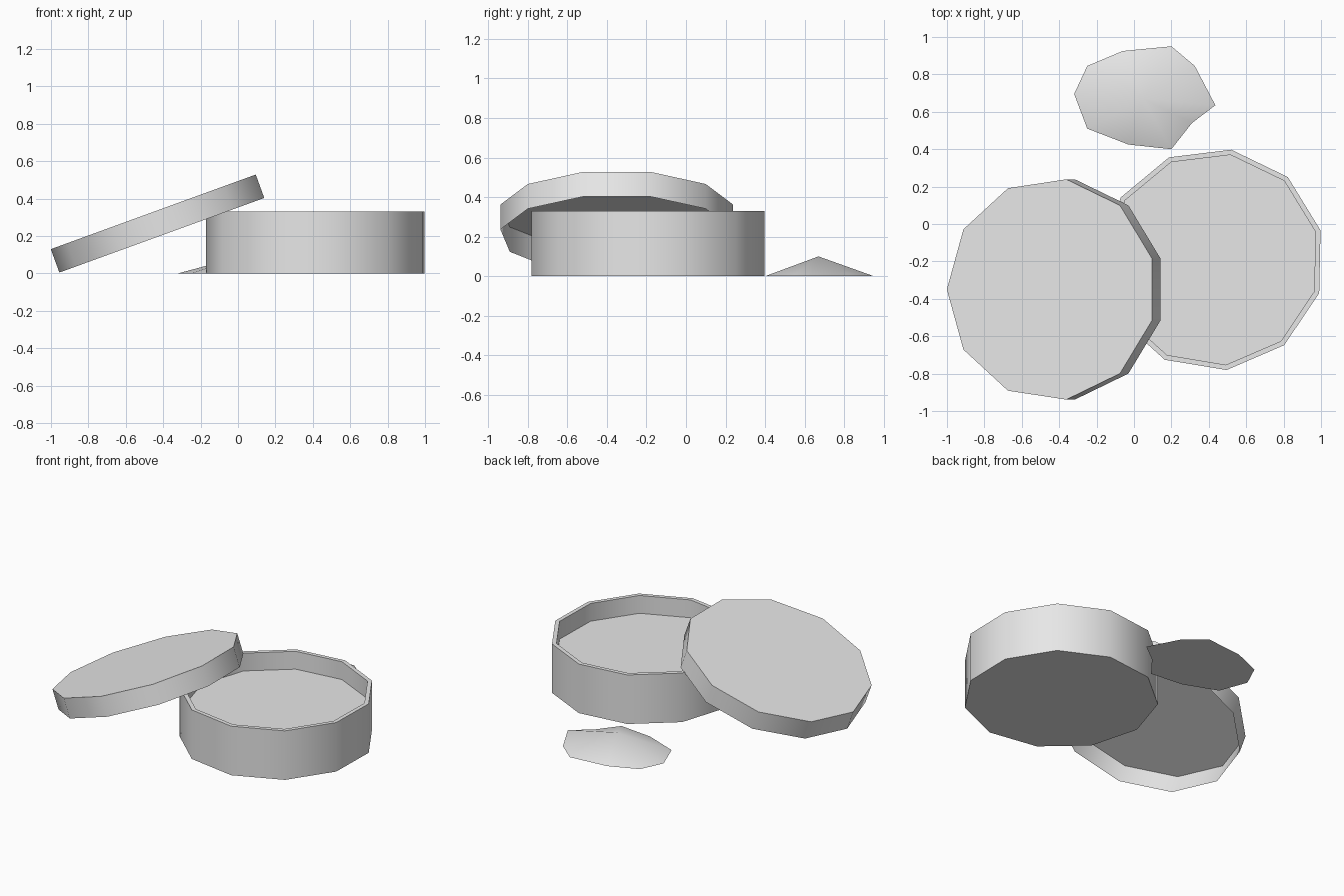
import bpy, bmesh
from math import radians, cos, sin, pi
from mathutils import Matrix, Vector

SIDES = 11
RADIUS = 0.595

cube = bpy.data.objects.get("Cube")
if cube:
    bpy.data.objects.remove(cube, do_unlink=True)

# Single plain grey
grey = bpy.data.materials.new("plain_grey")
grey.use_nodes = True
colour = (0.8, 0.8, 0.8, 1)
grey.diffuse_color = colour
grey.node_tree.nodes["Principled BSDF"].inputs["Base Color"].default_value = colour


def ring(bm, radius, z, turn):
    angles = [radians(turn) + 2 * pi * i / SIDES for i in range(SIDES)]
    return [bm.verts.new((radius * cos(a), radius * sin(a), z)) for a in angles]


def bridge(bm, lower, upper):
    n = len(lower)
    for i in range(n):
        j = (i + 1) % n
        bm.faces.new((lower[i], lower[j], upper[j], upper[i]))


def finish(bm, name, matrix=Matrix()):
    mesh = bpy.data.meshes.new(name)
    bm.to_mesh(mesh)
    bm.free()
    mesh.materials.append(grey)
    obj = bpy.data.objects.new(name, mesh)
    obj.matrix_world = matrix
    bpy.context.collection.objects.link(obj)
    bpy.ops.object.select_all(action="DESELECT")
    obj.select_set(True)
    bpy.context.view_layer.objects.active = obj
    bpy.ops.object.shade_smooth_by_angle(angle=radians(45))
    return obj


# Box base: outer wall, rim, inner wall and recessed floor
bm = bmesh.new()
profile = [(RADIUS, 0), (RADIUS, 0.33), (0.567, 0.33), (0.567, 0.21)]
rings = [ring(bm, r, z, 80.6) for r, z in profile]
for lower, upper in zip(rings, rings[1:]):
    bridge(bm, lower, upper)
bm.faces.new(rings[0][::-1])
bm.faces.new(rings[-1])
finish(bm, "box_base", Matrix.Translation((0.423, -0.19, 0)))

# Lid: hollow thin cap open underneath, leaning on the rim
bm = bmesh.new()
lower, upper = ring(bm, RADIUS, 0, 180), ring(bm, RADIUS, 0.133, 180)
bridge(bm, lower, upper)
bm.faces.new(upper)
lean = Matrix.Rotation(radians(-20), 4, "Y")
finish(bm, "lid", Matrix.Translation((-0.396, -0.35, 0.208)) @ lean)

# Powder pile: irregular low mound with a flat underside
outline = [(0.2, 0.95), (-0.06, 0.925), (-0.25, 0.845), (-0.32, 0.695), (-0.25, 0.51),
           (-0.03, 0.425), (0.2, 0.4), (0.31, 0.54), (0.435, 0.635), (0.325, 0.845)]
bm = bmesh.new()
foot = [bm.verts.new((x, y, 0)) for x, y in outline]
peak = bm.verts.new((0.05, 0.67, 0.1))
for a, b in zip(foot, foot[1:] + foot[:1]):
    bm.faces.new((a, b, peak))
bm.faces.new(foot[::-1])
finish(bm, "powder_pile")
